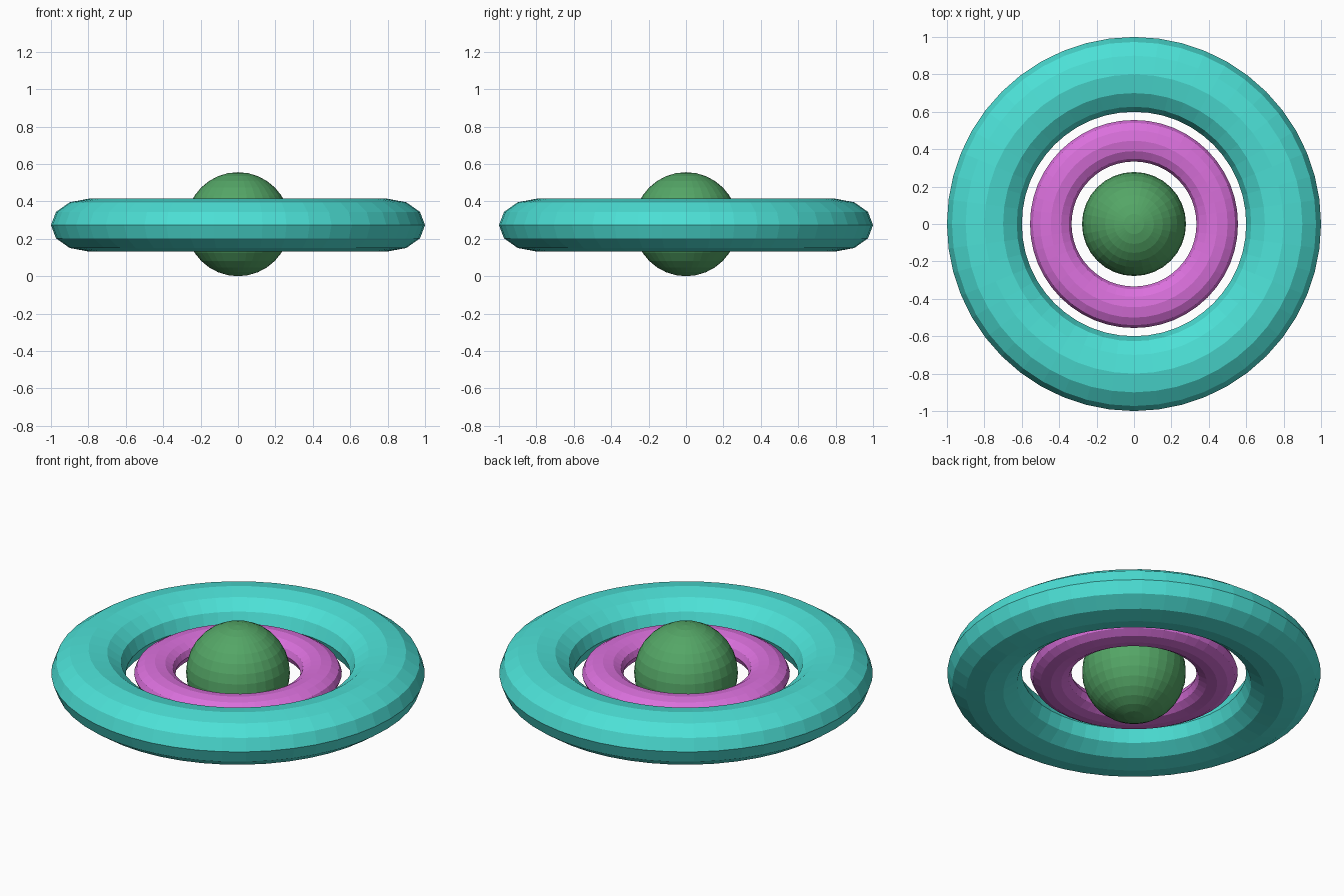
import bpy

if "Cube" in bpy.data.objects:
    bpy.data.objects.remove(bpy.data.objects["Cube"])


def material(name, srgb):
    def linear(c):
        c /= 255
        return c / 12.92 if c <= 0.04045 else ((c + 0.055) / 1.055) ** 2.4
    mat = bpy.data.materials.new(name)
    mat.diffuse_color = (*[linear(c) for c in srgb], 1)
    mat.use_nodes = True
    mat.node_tree.nodes["Principled BSDF"].inputs["Base Color"].default_value = mat.diffuse_color
    return mat


def ring(name, radius, thickness, half_height, z, mat):
    """Flat-shaded torus squashed vertically to the given half height."""
    bpy.ops.mesh.primitive_torus_add(
        major_radius=radius, minor_radius=thickness,
        major_segments=48, minor_segments=12, location=(0, 0, z))
    obj = bpy.context.object
    obj.name = name
    obj.scale.z = half_height / thickness
    obj.data.materials.append(mat)
    return obj


turquoise = material("turquoise", (76, 224, 214))
orchid = material("orchid", (218, 112, 220))
green = material("green", (84, 166, 102))

# Central ball resting on the ground
bpy.ops.mesh.primitive_uv_sphere_add(
    segments=32, ring_count=16, radius=0.278, location=(0, 0, 0.278))
ball = bpy.context.object
ball.name = "centre_ball"
ball.data.materials.append(green)

# Two concentric flattened rings around the ball
ring("inner_ring", 0.445, 0.111, 0.068, 0.273, orchid)
ring("outer_ring", 0.8, 0.2, 0.141, 0.273, turquoise)
